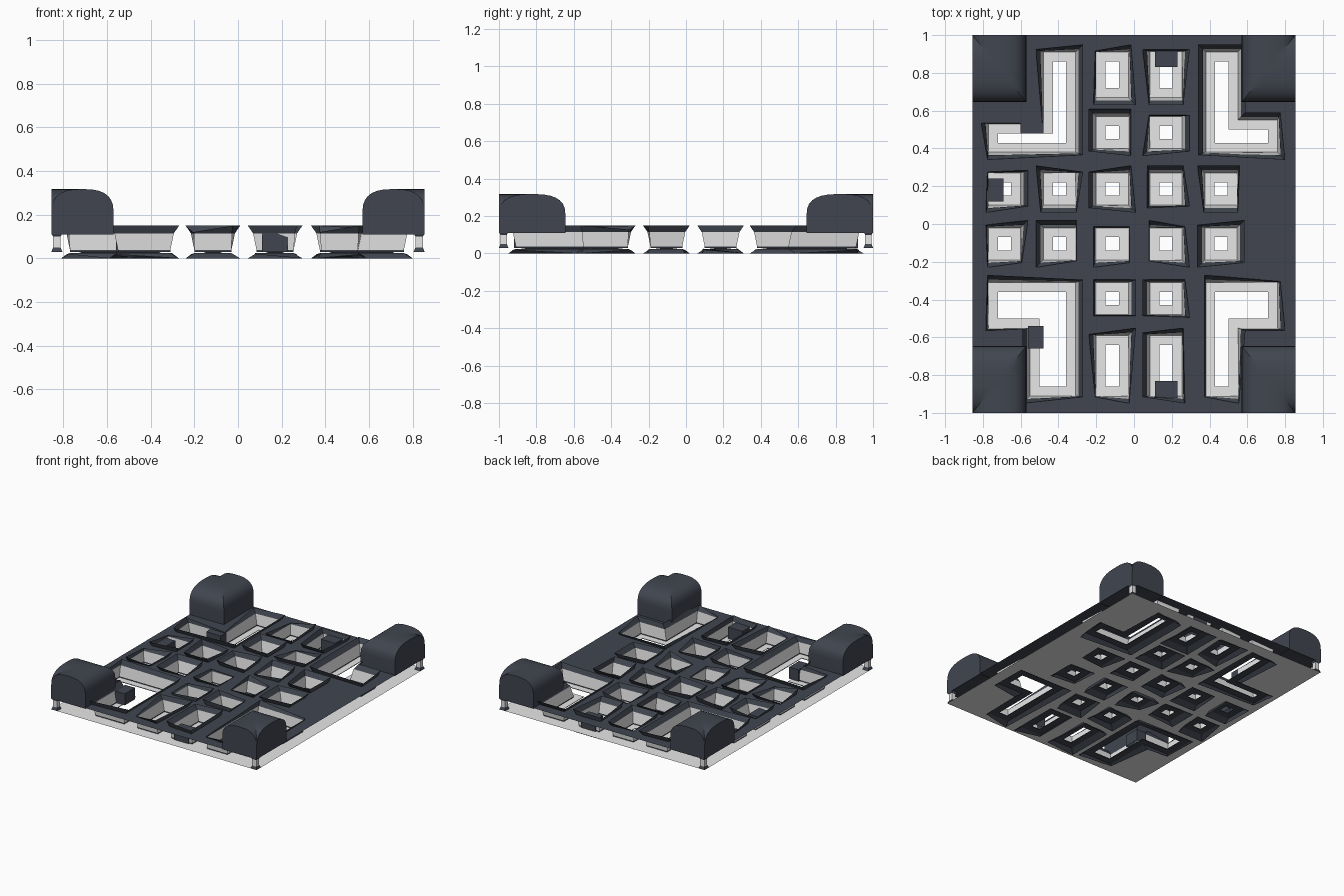
import bpy, bmesh, math, random
from mathutils import Vector
from mathutils.geometry import delaunay_2d_cdt

random.seed(4)
cube = bpy.data.objects.get("Cube")
if cube:
    bpy.data.objects.remove(cube, do_unlink=True)


def material(name, rgb):
    m = bpy.data.materials.new(name)
    m.use_nodes = True
    m.diffuse_color = (*rgb, 1)
    bsdf = next(n for n in m.node_tree.nodes if n.type == 'BSDF_PRINCIPLED')
    bsdf.inputs["Base Color"].default_value = (*rgb, 1)
    return m


DARK = material("dark_slate", (0.052, 0.06, 0.078))
LIGHT = material("pale_grey", (0.8, 0.8, 0.8))
HX, HY = 0.855, 1.0          # half size of the sheets
DECK, SHEET = 0.115, 0.03    # heights of the two sheets
FLARE = 0.04                 # widest flare of a pit corner


def finish(bm, name, mats):
    mesh = bpy.data.meshes.new(name)
    bm.to_mesh(mesh)
    bm.free()
    obj = bpy.data.objects.new(name, mesh)
    bpy.context.collection.objects.link(obj)
    for m in mats:
        mesh.materials.append(m)
    return obj


def rect(x0, x1, y0, y1):
    return [(x0, y0), (x1, y0), (x1, y1), (x0, y1)]


def offset(poly, amounts):
    """Push each side of a right-angled polygon outward, per corner."""
    out = []
    for i, (x, y) in enumerate(poly):
        (px, py), (nx, ny) = poly[i - 1], poly[(i + 1) % len(poly)]
        for (dx, dy), a in zip(((x - px, y - py), (nx - x, ny - y)), amounts[i]):
            l = math.hypot(dx, dy)
            x, y = x + dy / l * a, y - dx / l * a
        out.append((x, y))
    return out


def pushes(poly):
    def pick():
        return random.choice((0.006, 0.015, FLARE, FLARE))
    return [(pick(), pick()) for _ in poly]


def at(poly, z):
    return [(x, y, z) for x, y in poly]


def flared(poly, push, z, rise):
    """Corners pushed furthest out also lie furthest from the sheet."""
    return [(x, y, z + rise * max(p) / FLARE)
            for (x, y), p in zip(offset(poly, push), push)]


def loft(bm, rings, mats):
    rows = [[bm.verts.new(p) for p in ring] for ring in rings]
    for a, b, m in zip(rows, rows[1:], mats):
        for i in range(len(a)):
            j = (i + 1) % len(a)
            bm.faces.new((a[i], a[j], b[j], b[i])).material_index = m


def sheet(name, z, cuts, mat):
    points, loops = [], []
    for poly in [rect(-HX, HX, -HY, HY)] + cuts:
        loops.append(list(range(len(points), len(points) + len(poly))))
        points += [Vector(p) for p in poly]
    verts, _, faces, _, _, source = delaunay_2d_cdt(points, [], loops, 1, 1e-5)
    bm = bmesh.new()
    vs = [bm.verts.new((v.x, v.y, z)) for v in verts]
    for f, src in zip(faces, source):
        if list(src) == [0]:
            face = bm.faces.new([vs[i] for i in f])
            face.normal_update()
            if face.normal.z < 0:
                face.normal_flip()
    return finish(bm, name, [mat])


# Through-hole outlines: small pits, tall pits and corner L shapes
columns = [-0.685, -0.395, -0.115, 0.17, 0.46]
holes = []
for i, cx in enumerate(columns):
    rows = [0.185, -0.105]
    if i in (2, 3):
        rows += [0.485, -0.395]
        for y0, y1 in ((0.72, 0.86), (-0.86, -0.64)):
            holes.append(rect(cx - 0.035, cx + 0.035, y0, y1))
    for cy in rows:
        holes.append(rect(cx - 0.035, cx + 0.035, cy - 0.035, cy + 0.035))
holes += [
    [(-0.72, 0.43), (-0.36, 0.43), (-0.36, 0.86), (-0.43, 0.86), (-0.43, 0.48), (-0.72, 0.48)],
    [(0.43, 0.43), (0.71, 0.43), (0.71, 0.5), (0.5, 0.5), (0.5, 0.86), (0.43, 0.86)],
    [(-0.5, -0.86), (-0.36, -0.86), (-0.36, -0.36), (-0.72, -0.36), (-0.72, -0.5), (-0.5, -0.5)],
    [(0.43, -0.86), (0.5, -0.86), (0.5, -0.5), (0.71, -0.5), (0.71, -0.36), (0.43, -0.36)],
]

# Pits: dark flared rims on the deck, pale walls, dark skirts below
openings = []
bm = bmesh.new()
for hole in holes:
    base = offset(hole, [(0.05, 0.05)] * len(hole))
    push = pushes(base)
    opening = offset(base, [(a * 0.4, b * 0.4) for a, b in push])
    openings.append(opening)
    loft(bm, [flared(base, push, DECK, 0.035), at(opening, DECK), at(base, SHEET + 0.008),
              at(base, SHEET)], [0, 1, 0])
    loft(bm, [at(hole, SHEET), at(hole, SHEET - 0.004), at(base, SHEET - 0.006),
              flared(base, pushes(base), SHEET, -SHEET)], [0, 0, 0])
finish(bm, "pits", [DARK, LIGHT])

sheet("top_deck", DECK, openings, DARK)
sheet("bottom_sheet", SHEET, holes, LIGHT)

# Dark blocks standing on some pit ledges
bm = bmesh.new()
for x0, x1, y0, y1 in ((-0.6, -0.48, 0.48, 0.55), (0.11, 0.23, 0.83, 0.92),
                       (-0.77, -0.69, 0.12, 0.24), (-0.56, -0.48, -0.66, -0.54),
                       (0.11, 0.23, -0.92, -0.83)):
    block = rect(x0, x1, y0, y1)
    loft(bm, [at(block, DECK + 0.002), at(block, SHEET)], [0])
    bm.faces.new([bm.verts.new(p) for p in at(block, DECK + 0.002)])
finish(bm, "ledge_blocks", [DARK])


# Corner domes: two arched vaults meeting at a mitred elbow
def arch(u):
    return 0.21 + 0.107 * max(0, 1 - abs(u) ** 2.8) ** 0.4


def vault_height(u, v):
    if u > 0 and v > 0:
        return min(arch(u), arch(v))
    if u <= 0 and v <= 0:
        return max(arch(u), arch(v))
    return arch(max(u, v))


N = 16
steps = [math.sin(math.pi * (i / N - 0.5)) for i in range(N + 1)]
steps[N // 2] = 0.0
for sx, side in ((1, "left"), (-1, "right")):
    for sy, end in ((1, "back"), (-1, "front")):
        bm = bmesh.new()
        grid = [[bm.verts.new((sx * (0.7125 - u * 0.1425), sy * (0.8225 - v * 0.1775),
                               vault_height(u, v))) for v in steps] for u in steps]
        for i in range(N):
            for j in range(N):
                a, b = grid[i][j], grid[i + 1][j]
                c, d = grid[i + 1][j + 1], grid[i][j + 1]
                bm.faces.new((a, b, c))
                bm.faces.new((a, c, d))
        # straight walls below the vault
        edge = [e for e in bm.edges if e.is_boundary]
        new = bmesh.ops.extrude_edge_only(bm, edges=edge)["geom"]
        for v in new:
            if isinstance(v, bmesh.types.BMVert):
                v.co.z = 0.11
        bmesh.ops.recalc_face_normals(bm, faces=bm.faces[:])
        top = max(bm.faces, key=lambda f: f.calc_center_median().z)
        if top.normal.z < 0:
            bmesh.ops.reverse_faces(bm, faces=bm.faces[:])
        dome = finish(bm, f"{end}_{side}_dome", [DARK])
        bpy.ops.object.select_all(action='DESELECT')
        dome.select_set(True)
        bpy.context.view_layer.objects.active = dome
        bpy.ops.object.shade_smooth_by_angle(angle=math.radians(30))

        # Corner post with flared dark ends
        bm = bmesh.new()
        cx, cy = sx * 0.83, sy * 0.975
        rings = [at(rect(cx - r, cx + r, cy - r, cy + r), z)
                 for r, z in ((0.025, DECK), (0.017, 0.1), (0.017, 0.05), (0.025, SHEET))]
        loft(bm, rings, [0, 1, 0])
        finish(bm, f"{end}_{side}_post", [DARK, LIGHT])
